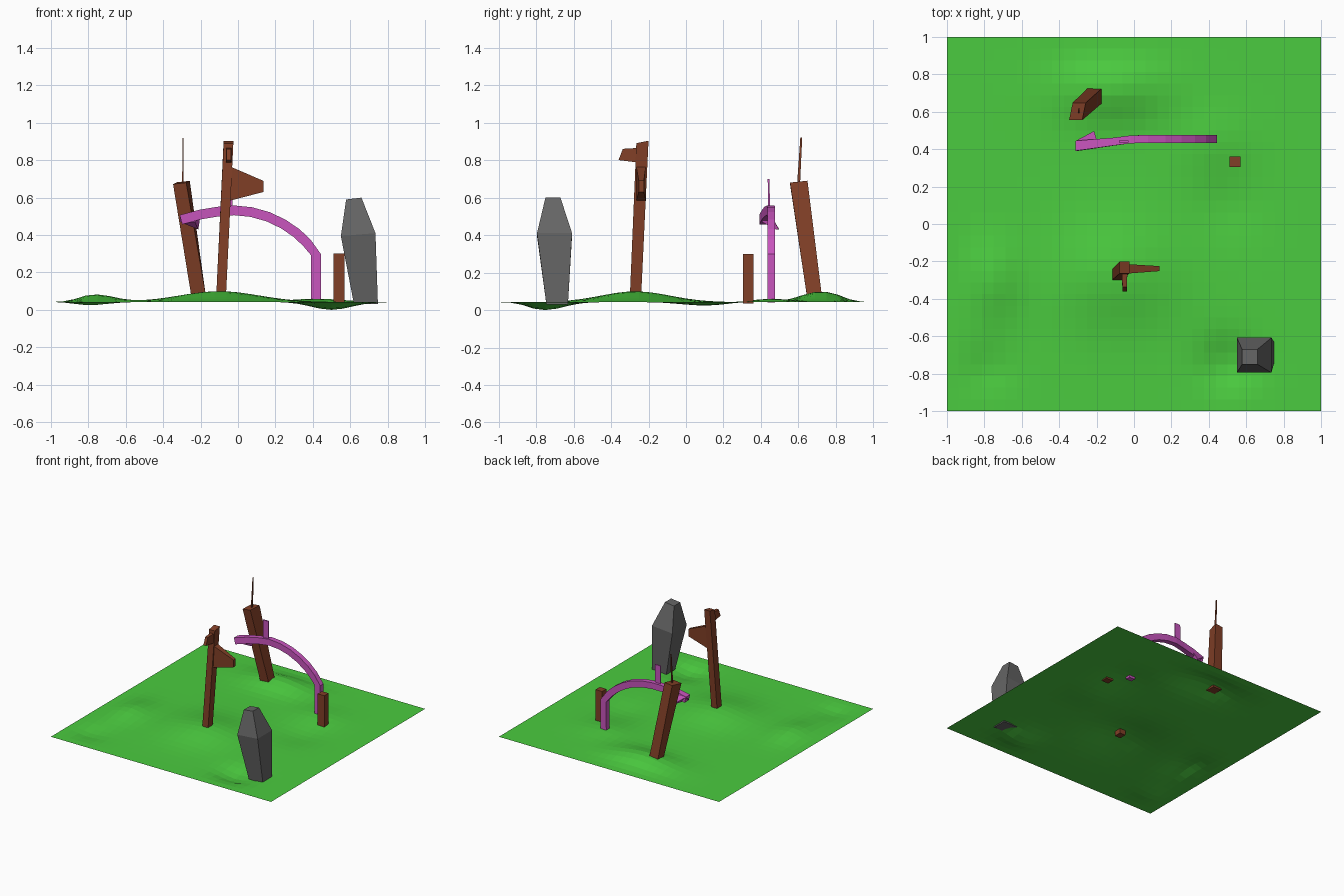
import bpy, bmesh
from math import exp
from mathutils import Vector


def material(name, rgb):
    m = bpy.data.materials.new(name)
    m.diffuse_color = (*rgb, 1)
    return m


GREEN = material("grass", (0.07, 0.6, 0.05))
BROWN = material("wood", (0.22, 0.05, 0.02))
PINK = material("pink", (0.58, 0.09, 0.51))
STONE = material("stone", (0.13, 0.13, 0.13))


def finish(name, bm, mat):
    mesh = bpy.data.meshes.new(name)
    bm.to_mesh(mesh)
    bm.free()
    mesh.materials.append(mat)
    ob = bpy.data.objects.new(name, mesh)
    bpy.context.collection.objects.link(ob)
    return ob


def loft(name, sections, mat):
    """Skin a row of four-cornered sections and cap both ends."""
    bm = bmesh.new()
    rings = [[bm.verts.new(p) for p in s] for s in sections]
    for a, b in zip(rings, rings[1:]):
        for i in range(4):
            j = (i + 1) % 4
            bm.faces.new((a[i], a[j], b[j], b[i]))
    bm.faces.new(rings[0][::-1])
    bm.faces.new(rings[-1])
    bmesh.ops.recalc_face_normals(bm, faces=bm.faces)
    return finish(name, bm, mat)


def slab(x0, x1, y0, y1, z):
    return [(x0, y0, z), (x1, y0, z), (x1, y1, z), (x0, y1, z)]


# Ground: gentle mounds and hollows (x, y, height, x spread, y spread)
MOUNDS = [(-0.1, -0.27, 0.058, 0.30, 0.26), (-0.12, 0.72, 0.057, 0.28, 0.15),
          (-0.76, -0.3, 0.04, 0.14, 0.2), (0.5, -0.75, -0.042, 0.15, 0.14),
          (-0.8, -0.78, -0.018, 0.14, 0.13), (0.5, 0.1, -0.018, 0.18, 0.18),
          (0.42, 0.45, 0.018, 0.2, 0.16)]


def ground_height(x, y):
    h = sum(a * exp(-((x - cx) / sx) ** 2 - ((y - cy) / sy) ** 2)
            for cx, cy, a, sx, sy in MOUNDS)
    edge = min(1, (1 - abs(x)) * 6) * min(1, (1 - abs(y)) * 6)
    return max(0, 0.042 + h * edge)


bm = bmesh.new()
bmesh.ops.create_grid(bm, x_segments=32, y_segments=32, size=1)
for v in bm.verts:
    v.co.z = ground_height(v.co.x, v.co.y)
finish("ground", bm, GREEN)

# Faceted standing stone
loft("standing_stone", [
    slab(0.62, 0.748, -0.745, -0.63, 0.03),
    [(0.55, -0.795, 0.395), (0.735, -0.795, 0.41), (0.735, -0.608, 0.41), (0.55, -0.608, 0.395)],
    [(0.578, -0.75, 0.59), (0.66, -0.75, 0.6), (0.66, -0.67, 0.6), (0.578, -0.67, 0.59)]], STONE)

# Leaning post with a thin spike
loft("leaning_post", [
    slab(-0.25, -0.172, 0.645, 0.725, 0.075),
    [(-0.347, 0.555, 0.672), (-0.277, 0.555, 0.68), (-0.258, 0.648, 0.69), (-0.328, 0.648, 0.682)]], BROWN)
loft("leaning_post_spike", [
    slab(-0.299, -0.291, 0.592, 0.608, 0.66),
    slab(-0.296, -0.291, 0.61, 0.62, 0.92)], BROWN)

# Signpost with two arms
loft("signpost", [
    slab(-0.117, -0.065, -0.30, -0.24, 0.06),
    [(-0.077, -0.265, 0.89), (-0.025, -0.265, 0.89), (-0.025, -0.2, 0.903), (-0.077, -0.2, 0.903)]], BROWN)


def upright(x, y0, y1, z0, z1):
    return [(x, y0, z0), (x, y1, z0), (x, y1, z1), (x, y0, z1)]


loft("sign_arm_side", [
    upright(-0.05, -0.266, -0.214, 0.582, 0.77),
    upright(0.135, -0.252, -0.225, 0.63, 0.69)], BROWN)
loft("sign_arm_front", [
    [(-0.065, -0.24, 0.785), (-0.035, -0.24, 0.785), (-0.035, -0.25, 0.865), (-0.065, -0.25, 0.865)],
    [(-0.062, -0.36, 0.8), (-0.038, -0.36, 0.8), (-0.038, -0.337, 0.86), (-0.062, -0.337, 0.86)]], BROWN)

# Short stump post
loft("short_post", [slab(0.51, 0.57, 0.305, 0.36, 0.035),
                    slab(0.51, 0.57, 0.305, 0.36, 0.3)], BROWN)

# Arch: square bar swept along a bent path
PATH = [(0.417, 0.455, 0.04), (0.417, 0.455, 0.295), (0.367, 0.455, 0.36),
        (0.31, 0.455, 0.413), (0.24, 0.455, 0.46), (0.16, 0.455, 0.498),
        (0.07, 0.455, 0.523), (-0.02, 0.452, 0.532), (-0.11, 0.44, 0.525),
        (-0.2, 0.43, 0.51), (-0.305, 0.418, 0.482)]
sections = []
for i, p in enumerate(PATH):
    a, b = Vector(PATH[max(i - 1, 0)]), Vector(PATH[min(i + 1, len(PATH) - 1)])
    t = b - a
    side = Vector((t.z, 0, -t.x)).normalized() * 0.026
    depth = Vector((0, 0.021 + 0.003 * max(0, i - 8), 0))
    p = Vector(p)
    sections.append([p - side - depth, p + side - depth, p + side + depth, p - side + depth])
loft("arch", sections, PINK)

# Barb at the free end and the thin upright on the crown
loft("arch_barb", [
    [(-0.31, 0.405, 0.47), (-0.23, 0.405, 0.47), (-0.2, 0.45, 0.51), (-0.31, 0.445, 0.505)],
    [(-0.218, 0.48, 0.432), (-0.212, 0.48, 0.43), (-0.212, 0.495, 0.43), (-0.218, 0.495, 0.435)]], PINK)
loft("arch_upright", [slab(-0.08, -0.03, 0.438, 0.448, 0.52),
                      slab(-0.08, -0.03, 0.436, 0.446, 0.7)], PINK)
